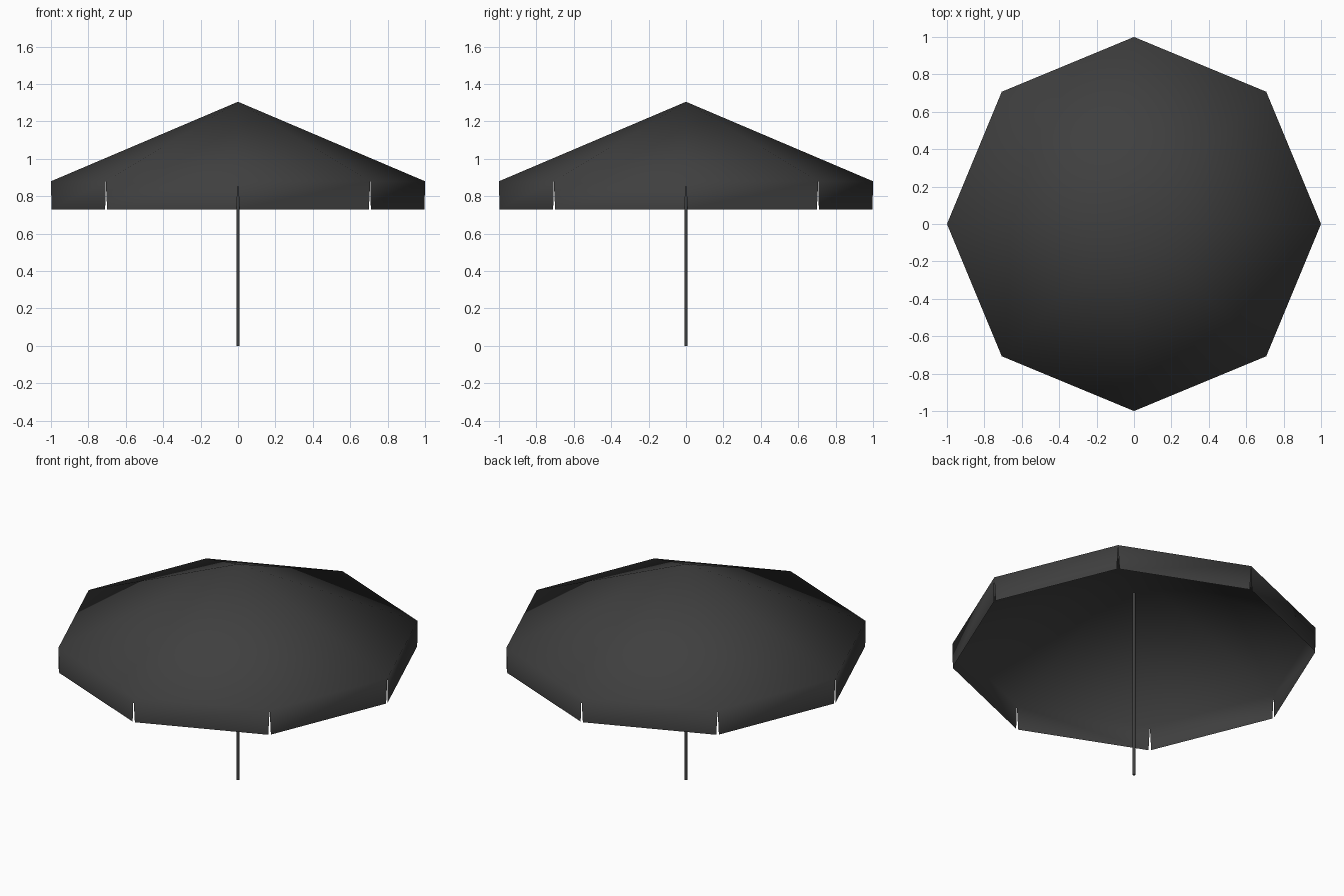
import bpy
import bmesh
from math import cos, sin, pi
from mathutils import Vector

cube = bpy.data.objects.get("Cube")
if cube:
    bpy.data.objects.remove(cube, do_unlink=True)

SIDES = 8
APEX_Z, RIM_Z, HEM_Z = 1.305, 0.88, 0.73
SLIT = 0.008          # half width of the slit at the hem
POLE_R, POLE_TOP = 0.008, 1.15


def make_material(name, value):
    mat = bpy.data.materials.new(name)
    mat.use_nodes = True
    colour = (value, value, value, 1)
    mat.diffuse_color = colour
    mat.node_tree.nodes["Principled BSDF"].inputs["Base Color"].default_value = colour
    return mat


def add_object(name, bm, mat):
    mesh = bpy.data.meshes.new(name)
    bm.to_mesh(mesh)
    bm.free()
    mesh.materials.append(mat)
    obj = bpy.data.objects.new(name, mesh)
    bpy.context.collection.objects.link(obj)
    return obj


charcoal = make_material("charcoal", 0.05)

# Canopy: a smooth eight-sided roof with a hanging flap on each side
bm = bmesh.new()
apex = bm.verts.new((0, 0, APEX_Z))
rim = [bm.verts.new((cos(2 * pi * i / SIDES), sin(2 * pi * i / SIDES), RIM_Z))
       for i in range(SIDES)]
drop = Vector((0, 0, HEM_Z - RIM_Z))
for i, a in enumerate(rim):
    b = rim[(i + 1) % SIDES]
    bm.faces.new((a, b, apex))
    # Flaps narrow towards the hem, leaving a slit at every corner
    inset = (b.co - a.co).normalized() * SLIT
    low_a = bm.verts.new(a.co + drop + inset)
    low_b = bm.verts.new(b.co + drop - inset)
    bm.faces.new((low_a, low_b, b, a))
for face in bm.faces:
    face.smooth = True
add_object("canopy", bm, charcoal)

# Pole
bm = bmesh.new()
bmesh.ops.create_cone(bm, cap_ends=True, segments=12, radius1=POLE_R,
                      radius2=POLE_R, depth=POLE_TOP)
bmesh.ops.translate(bm, vec=(0, 0, POLE_TOP / 2), verts=bm.verts)
for face in bm.faces:
    face.smooth = len(face.verts) == 4
add_object("pole", bm, charcoal)
